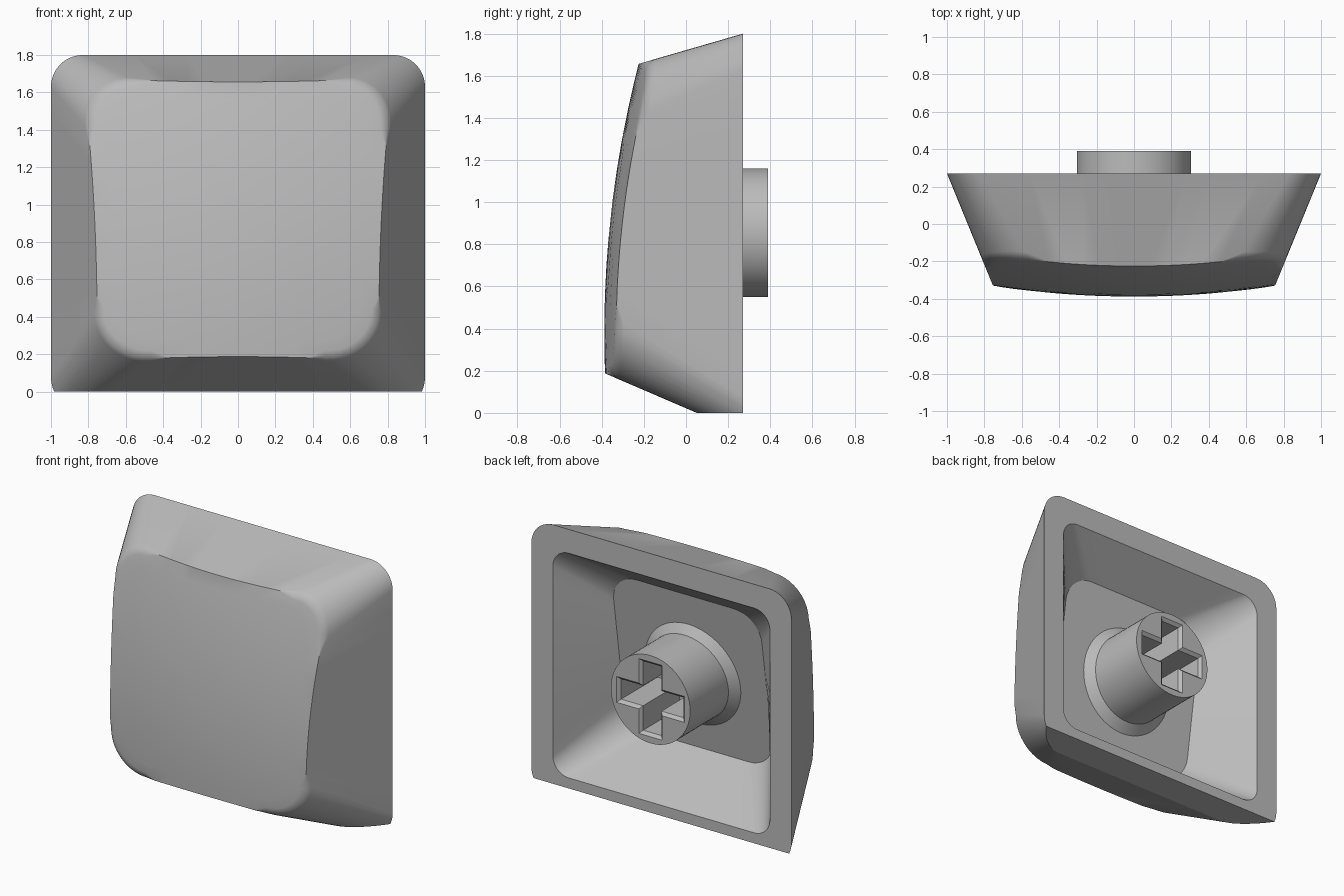
import bpy, bmesh
from math import sin, cos, pi
from mathutils import Vector

if "Cube" in bpy.data.objects:
    bpy.data.objects.remove(bpy.data.objects["Cube"])

BACK = 0.27          # plane of the open back rim
grey = bpy.data.materials.new("light grey plastic")
grey.use_nodes = True
colour = (0.5, 0.5, 0.5, 1)
grey.diffuse_color = colour
grey.node_tree.nodes["Principled BSDF"].inputs["Base Color"].default_value = colour


def rounded_rect(hx, z0, z1, r, y, arc=10, side=12):
    """Rounded rectangle in the xz plane, with subdivided straight sides."""
    centres = [(hx - r, z1 - r), (r - hx, z1 - r), (r - hx, z0 + r), (hx - r, z0 + r)]
    corners = []
    for k, (cx, cz) in enumerate(centres):
        angles = [pi / 2 * (k + i / arc) for i in range(arc + 1)]
        corners.append([Vector((cx + r * cos(a), y, cz + r * sin(a))) for a in angles])
    points = []
    for k in range(4):
        start, end = corners[k][-1], corners[(k + 1) % 4][0]
        points += corners[k] + [start.lerp(end, i / side) for i in range(1, side)]
    return points


def front_y(x, z):
    """Gently domed front face."""
    return -0.388 + 0.1 * ((z - 0.38) ** 2 + x * x)


def floor_y(z):
    """Tilted floor of the hollow."""
    return -0.075 - 0.15 * (0.875 - z)


def add_ring(bm, points):
    return [bm.verts.new(p) for p in points]


def bridge(bm, a, b):
    n = len(a)
    for i in range(n):
        bm.faces.new((a[i], a[(i + 1) % n], b[(i + 1) % n], b[i]))


def loop_edges(bm, ring):
    return [bm.edges.get((v, ring[i - 1])) or bm.edges.new((v, ring[i - 1]))
            for i, v in enumerate(ring)]


def finish(bm, name):
    bmesh.ops.recalc_face_normals(bm, faces=bm.faces)
    mesh = bpy.data.meshes.new(name)
    bm.to_mesh(mesh)
    bm.free()
    mesh.materials.append(grey)
    ob = bpy.data.objects.new(name, mesh)
    bpy.context.collection.objects.link(ob)
    bpy.ops.object.select_all(action="DESELECT")
    ob.select_set(True)
    bpy.context.view_layer.objects.active = ob
    bpy.ops.object.shade_smooth_by_angle(angle=pi / 9)


def section(y):
    """Outer cross-section of the tapered cap at depth y."""
    d = BACK - y
    return rounded_rect(1 - 0.41 * d, -0.094 + 0.43 * d, 1.8 - 0.29 * d, 0.17 + 0.175 * d, y)


def on_front(a, b):
    """Where the wall line from a to b meets the front face."""
    p = b
    for _ in range(12):
        p = a.lerp(b, (front_y(p.x, p.z) - a.y) / (b.y - a.y))
    return p


# Cap: tapered outer wall, domed front, hollow back
bm = bmesh.new()
base = section(BACK)
edge = [on_front(a, b) for a, b in zip(base, section(-0.4))]
outer, rim = add_ring(bm, base), add_ring(bm, edge)
bridge(bm, outer, rim)
last, middle = rim, Vector((0, 0, 0.92))
for f in (0.88, 0.7, 0.5, 0.3, 0.12):
    points = [middle.lerp(p, f) for p in edge]
    ring = add_ring(bm, [(p.x, front_y(p.x, p.z), p.z) for p in points])
    bridge(bm, last, ring)
    last = ring
bm.faces.new(last)

# Hollow
opening = add_ring(bm, rounded_rect(0.834, 0.073, 1.634, 0.12, BACK))
floor = rounded_rect(0.57, 0.31, 1.44, 0.2, 0)
floor = add_ring(bm, [(p.x, floor_y(p.z), p.z) for p in floor])
bridge(bm, outer, opening)
bridge(bm, opening, floor)
bm.faces.new(floor)

# Soft front edge, then the flat cut along the bottom
bmesh.ops.bevel(bm, geom=loop_edges(bm, rim), offset=0.04, offset_type="OFFSET",
                segments=5, profile=0.5, affect="EDGES")
bmesh.ops.bisect_plane(bm, geom=bm.verts[:] + bm.edges[:] + bm.faces[:], dist=1e-5,
                       plane_co=(0, 0, 0), plane_no=(0, 0, -1), clear_outer=True)
bmesh.ops.holes_fill(bm, edges=[e for e in bm.edges if e.is_boundary])
finish(bm, "cap_shell")


# Stem: flared round post with a cross-shaped socket
def circle(r, y_rule, n=64):
    points = []
    for i in range(n):
        x, z = r * cos(2 * pi * i / n), 0.855 + r * sin(2 * pi * i / n)
        points.append((x, y_rule(z), z))
    return points


def cross(w, l, y):
    points = []
    for k in range(4):
        c, s = cos(k * pi / 2), sin(k * pi / 2)
        for u, v in ((l, -w), (l, w), (w, w)):
            points.append((u * c - v * s, y, 0.855 + u * s + v * c))
    return points


bm = bmesh.new()
END = 0.39
post = [add_ring(bm, circle(r, rule)) for r, rule in (
    (0.365, lambda z: floor_y(z) - 0.02),
    (0.365, floor_y),
    (0.305, lambda z: floor_y(z) + 0.05),
    (0.305, lambda z: END))]
socket = [add_ring(bm, cross(w, l, y)) for w, l, y in (
    (0.09, 0.26, END), (0.07, 0.24, END - 0.02), (0.07, 0.24, -0.03))]
for rings in (post, socket):
    for a, b in zip(rings, rings[1:]):
        bridge(bm, a, b)
bm.faces.new(post[0])
bm.faces.new(socket[-1])
bmesh.ops.triangle_fill(bm, use_beauty=True,
                        edges=loop_edges(bm, post[-1]) + loop_edges(bm, socket[0]))
finish(bm, "stem")
